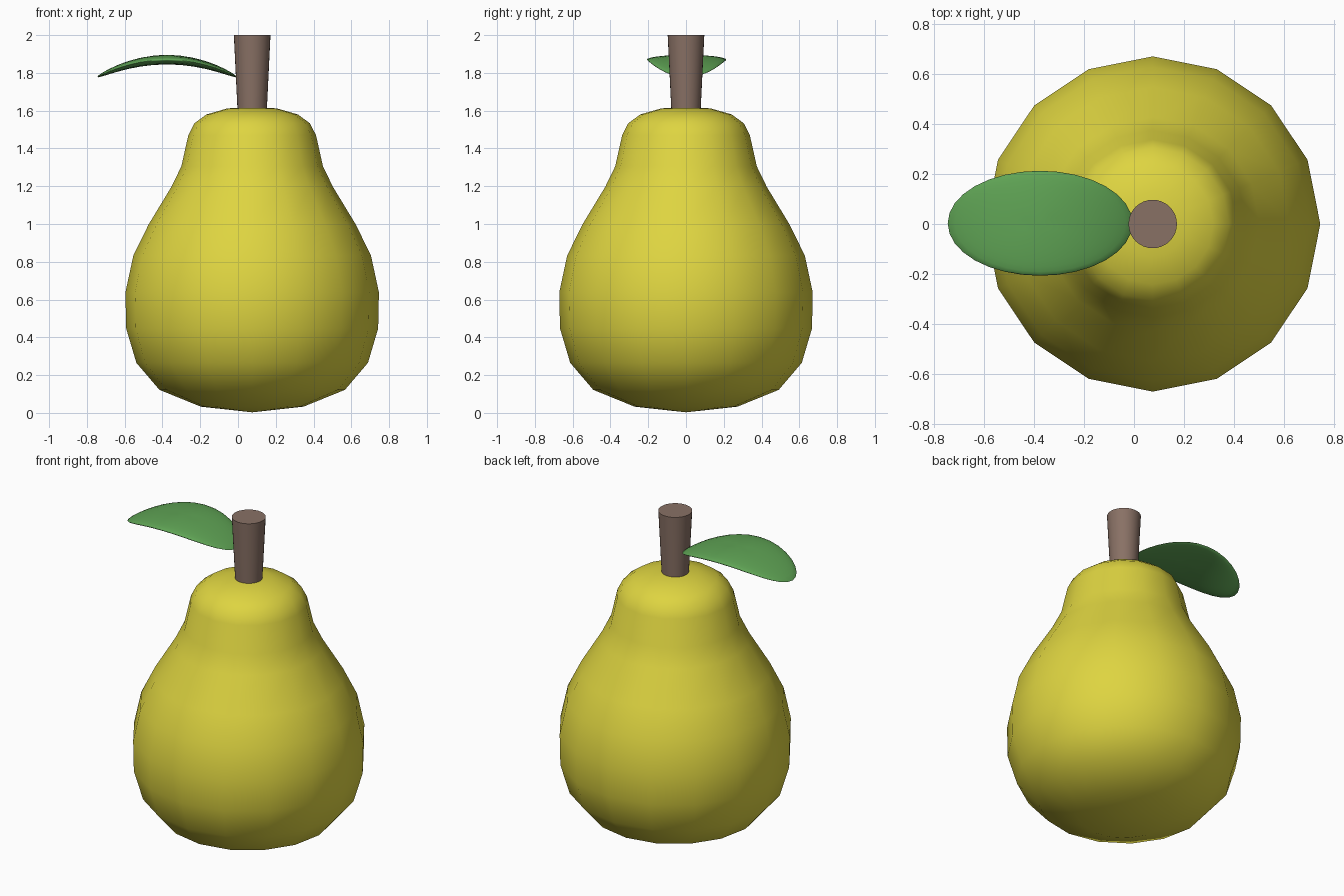
import bpy, bmesh, math

if "Cube" in bpy.data.objects:
    bpy.data.objects.remove(bpy.data.objects["Cube"])

CX = 0.075  # axis of fruit and stem


def material(name, rgb):
    m = bpy.data.materials.new(name)
    m.diffuse_color = (*rgb, 1)
    m.use_nodes = True
    m.node_tree.nodes["Principled BSDF"].inputs["Base Color"].default_value = m.diffuse_color
    return m


def finish(name, bm, mat, angle):
    bmesh.ops.recalc_face_normals(bm, faces=bm.faces)
    me = bpy.data.meshes.new(name)
    bm.to_mesh(me)
    bm.free()
    me.materials.append(mat)
    ob = bpy.data.objects.new(name, me)
    bpy.context.collection.objects.link(ob)
    bpy.ops.object.select_all(action='DESELECT')
    bpy.context.view_layer.objects.active = ob
    ob.select_set(True)
    bpy.ops.object.shade_smooth_by_angle(angle=math.radians(angle))
    return ob


def lathe(name, profile, sides, mat, angle):
    """Spin (radius, z) points around the fruit axis."""
    bm = bmesh.new()
    vs = [bm.verts.new((CX + r, 0, z)) for r, z in profile]
    es = [bm.edges.new(p) for p in zip(vs, vs[1:])]
    bmesh.ops.spin(bm, geom=vs + es, cent=(CX, 0, 0), axis=(0, 0, 1),
                   angle=2 * math.pi, steps=sides, use_duplicate=False)
    bmesh.ops.remove_doubles(bm, verts=bm.verts, dist=1e-4)
    return finish(name, bm, mat, angle)


yellow = material("pear yellow", (0.73, 0.66, 0.052))
brown = material("stem brown", (0.25, 0.165, 0.13))
green = material("leaf green", (0.115, 0.37, 0.09))

# Pear body: 16-sided smooth lathe
lathe("pear_body", [
    (0, 0.003), (0.272, 0.033), (0.491, 0.122), (0.613, 0.265), (0.667, 0.447),
    (0.671, 0.638), (0.629, 0.833), (0.548, 0.998), (0.428, 1.196), (0.375, 1.305),
    (0.338, 1.47), (0.306, 1.533), (0.242, 1.58), (0.131, 1.612), (0, 1.62)],
    16, yellow, 80)

# Stem: cylinder flaring toward the top
lathe("stem", [(0, 1.59), (0.077, 1.59), (0.097, 2.0), (0, 2.0)], 32, brown, 40)

# Leaf: flattened ellipsoid, arched along its length
bm = bmesh.new()
bmesh.ops.create_uvsphere(bm, u_segments=32, v_segments=16, radius=1)
for v in bm.verts:
    x, y, z = v.co
    v.co = (-0.376 + 0.37 * x, 0.003 + 0.21 * y, 1.87 + 0.025 * z - 0.092 * x * x)
finish("leaf", bm, green, 80)
